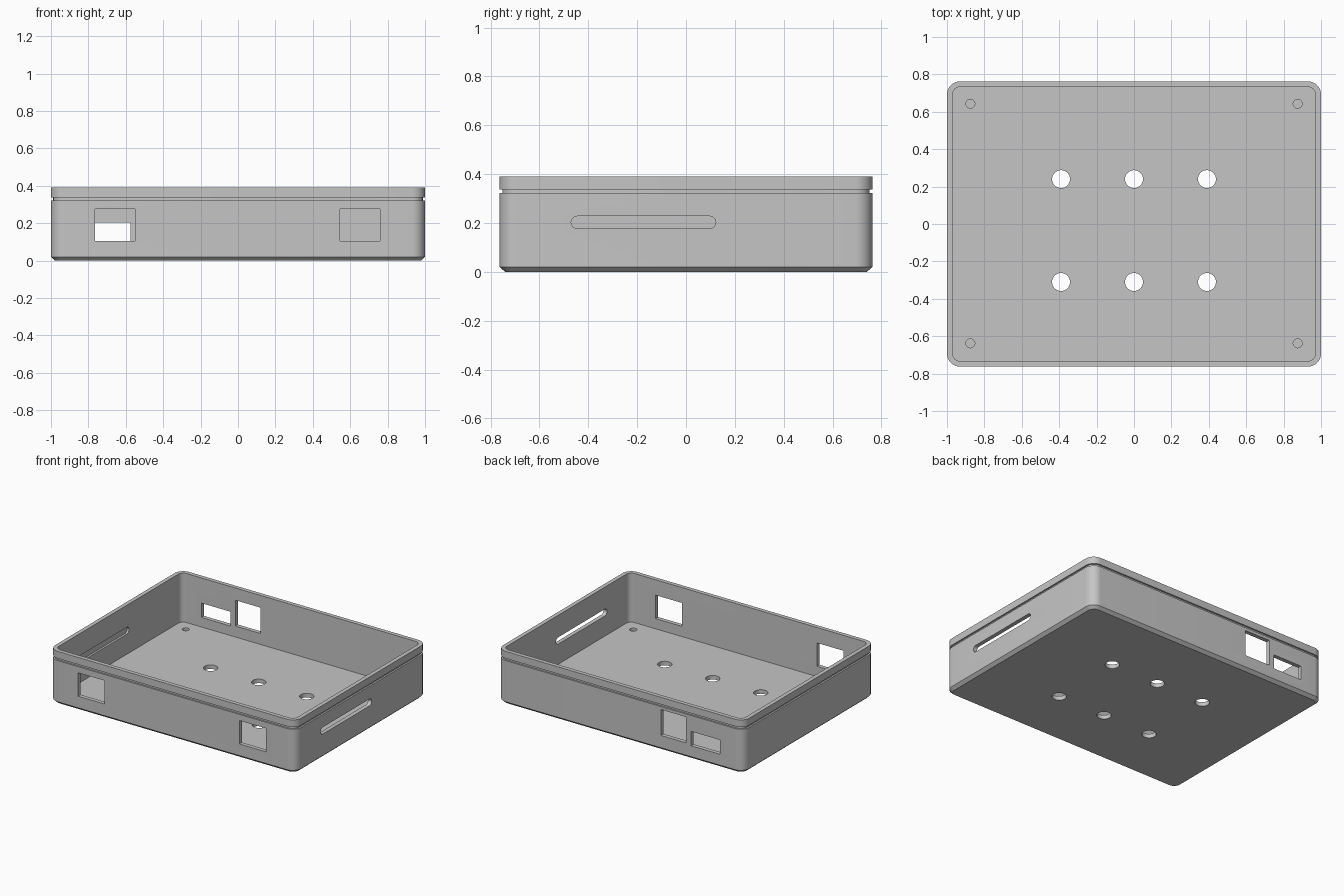
import bpy, bmesh, math
from mathutils import Matrix, Vector

if "Cube" in bpy.data.objects:
    bpy.data.objects.remove(bpy.data.objects["Cube"])

HX, HY, H = 1.0, 0.7625, 0.39     # outer half sizes and height
R, WALL, FLOOR = 0.07, 0.03, 0.03  # corner radius, wall and floor thickness

grey = bpy.data.materials.new("grey plastic")
grey.diffuse_color = (0.56, 0.56, 0.56, 1)
grey.use_nodes = True
grey.node_tree.nodes["Principled BSDF"].inputs["Base Color"].default_value = grey.diffuse_color


def rounded_ring(bm, inset, z, seg=10):
    """Loop of verts following the outer rounded rectangle, moved inward by inset."""
    r, verts = R - inset, []
    for q, (sx, sy) in enumerate([(1, 1), (-1, 1), (-1, -1), (1, -1)]):
        for i in range(seg + 1):
            a = math.pi / 2 * (q + i / seg)
            verts.append(bm.verts.new((sx * (HX - R) + r * math.cos(a),
                                       sy * (HY - R) + r * math.sin(a), z)))
    return verts


def finish(bm, name):
    bmesh.ops.recalc_face_normals(bm, faces=bm.faces)
    me = bpy.data.meshes.new(name)
    bm.to_mesh(me)
    bm.free()
    me.materials.append(grey)
    ob = bpy.data.objects.new(name, me)
    bpy.context.collection.objects.link(ob)
    return ob


# Tray shell: chamfered base, wall with seam groove, rim, inner wall, floor
bm = bmesh.new()
profile = [(0.022, 0), (0, 0.02), (0, 0.322), (0.012, 0.322), (0.012, 0.338),
           (0, 0.338), (0, H), (WALL, H), (WALL, FLOOR)]
rings = [rounded_ring(bm, d, z) for d, z in profile]
for a, b in zip(rings, rings[1:]):
    for i in range(len(a)):
        j = (i + 1) % len(a)
        bm.faces.new((a[i], a[j], b[j], b[i]))
bm.faces.new(rings[0][::-1])
bm.faces.new(rings[-1])
tray = finish(bm, "tray")

# Cutters, gathered in one mesh
bm = bmesh.new()


def cut_box(x0, x1, y0, y1, z0, z1):
    m = (Matrix.Translation(((x0 + x1) / 2, (y0 + y1) / 2, (z0 + z1) / 2))
         @ Matrix.Diagonal((x1 - x0, y1 - y0, z1 - z0, 1)))
    bmesh.ops.create_cube(bm, size=1, matrix=m)


def cut_cylinder(x, y, r, z0, z1, seg=32):
    bmesh.ops.create_cone(bm, cap_ends=True, segments=seg, radius1=r, radius2=r,
                          depth=z1 - z0, matrix=Matrix.Translation((x, y, (z0 + z1) / 2)))


def cut_slot(x0, x1, y0, y1, z, r, seg=10):
    pts = []
    for yc, start in ((y1 - r, -math.pi / 2), (y0 + r, math.pi / 2)):
        for i in range(seg + 1):
            a = start + math.pi * i / seg
            pts.append((yc + r * math.cos(a), z + r * math.sin(a)))
    face = bm.faces.new([bm.verts.new((x0, y, zz)) for y, zz in pts])
    ext = bmesh.ops.extrude_face_region(bm, geom=[face], use_keep_orig=True)
    moved = [v for v in ext["geom"] if isinstance(v, bmesh.types.BMVert)]
    bmesh.ops.translate(bm, verts=moved, vec=Vector((x1 - x0, 0, 0)))


# Front windows, then the tall and the low window at the back
cut_box(-0.765, -0.55, -HY - 0.05, -HY + 0.06, 0.105, 0.277)
cut_box(0.545, 0.76, -HY - 0.05, -HY + 0.06, 0.105, 0.277)
cut_box(-0.535, -0.33, HY - 0.06, HY + 0.05, 0.11, 0.30)
cut_box(-0.81, -0.575, HY - 0.06, HY + 0.05, 0.10, 0.205)

# Slot through the right wall and matching shallow pocket inside the left wall
cut_slot(HX - 0.06, HX + 0.05, -0.47, 0.122, 0.203, 0.025)
cut_slot(-HX + 0.015, -HX + 0.06, -0.47, 0.122, 0.203, 0.025)

# Floor holes and blind corner holes
for x in (-0.39, 0, 0.39):
    for y in (0.24, -0.31):
        cut_cylinder(x, y, 0.048, -0.05, FLOOR + 0.03)
for x in (-0.875, 0.875):
    for y in (-0.638, 0.643):
        cut_cylinder(x, y, 0.024, 0.01, FLOOR + 0.03, 24)
cutter = finish(bm, "opening_cutter")
cutter.hide_render = True

# Cut the openings and shade
bpy.context.view_layer.objects.active = tray
tray.select_set(True)
mod = tray.modifiers.new("openings", 'BOOLEAN')
mod.operation, mod.solver, mod.object = 'DIFFERENCE', 'EXACT', cutter
bpy.ops.object.modifier_apply(modifier=mod.name)
bpy.data.objects.remove(cutter)
bpy.ops.object.shade_smooth_by_angle(angle=math.radians(30))
